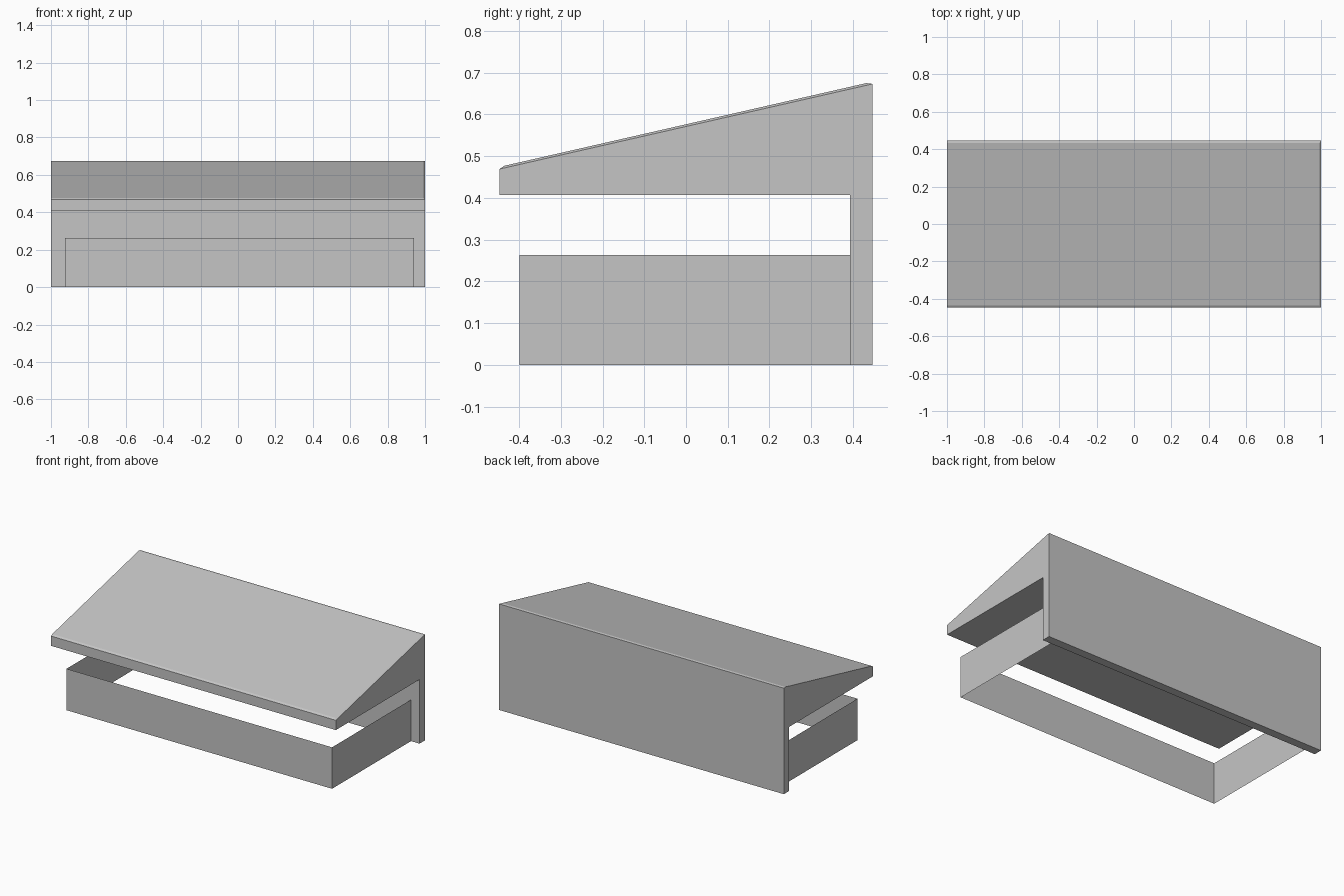
import bpy
import bmesh

cube = bpy.data.objects.get("Cube")
if cube:
    bpy.data.objects.remove(cube, do_unlink=True)

# Single plain grey
grey = bpy.data.materials.new("plain_grey")
grey.use_nodes = True
colour = (0.56, 0.56, 0.56, 1)
grey.diffuse_color = colour
grey.node_tree.nodes["Principled BSDF"].inputs["Base Color"].default_value = colour


def finish(bm, name, closed=True):
    if closed:
        bmesh.ops.recalc_face_normals(bm, faces=bm.faces[:])
    mesh = bpy.data.meshes.new(name)
    bm.to_mesh(mesh)
    bm.free()
    mesh.materials.append(grey)
    obj = bpy.data.objects.new(name, mesh)
    bpy.context.collection.objects.link(obj)
    return obj


HALF_X, HALF_Y = 1.0, 0.447
EAVE_Z, RIDGE_Z = 0.469, 0.673

# Sloped canopy and back panel: one profile extruded along x
profile = [(-HALF_Y, 0.407), (-HALF_Y, EAVE_Z), (HALF_Y, RIDGE_Z),
           (HALF_Y, 0), (0.393, 0), (0.393, 0.407)]
bm = bmesh.new()
end = bm.faces.new([bm.verts.new((-HALF_X, y, z)) for y, z in profile])
ext = bmesh.ops.extrude_face_region(bm, geom=[end])
moved = [v for v in ext["geom"] if isinstance(v, bmesh.types.BMVert)]
bmesh.ops.translate(bm, verts=moved, vec=(2 * HALF_X, 0, 0))
finish(bm, "canopy_and_back_panel")

# Thin roof sheet with tapered front, back and one side edge
bm = bmesh.new()
low = [bm.verts.new((x, y, z)) for x, y, z in (
    (-HALF_X, -HALF_Y, EAVE_Z), (HALF_X, -HALF_Y, EAVE_Z),
    (HALF_X, HALF_Y, RIDGE_Z), (-HALF_X, HALF_Y, RIDGE_Z))]
high = [bm.verts.new((x, y, z)) for x, y, z in (
    (-HALF_X, -0.435, 0.477), (0.99, -0.435, 0.477),
    (0.99, 0.432, 0.675), (-HALF_X, 0.432, 0.675))]
bm.faces.new(high)
for i in range(4):
    j = (i + 1) % 4
    bm.faces.new((low[i], low[j], high[j], high[i]))
finish(bm, "roof_sheet", closed=False)

# Open base frame: three sheet walls that meet the back panel
path = [(-0.925, 0.393), (-0.925, -0.399), (0.94, -0.399), (0.94, 0.393)]
bm = bmesh.new()
bottom = [bm.verts.new((x, y, 0)) for x, y in path]
top = [bm.verts.new((x, y, 0.263)) for x, y in path]
for i in range(len(path) - 1):
    bm.faces.new((bottom[i], bottom[i + 1], top[i + 1], top[i]))
finish(bm, "base_frame_walls", closed=False)
